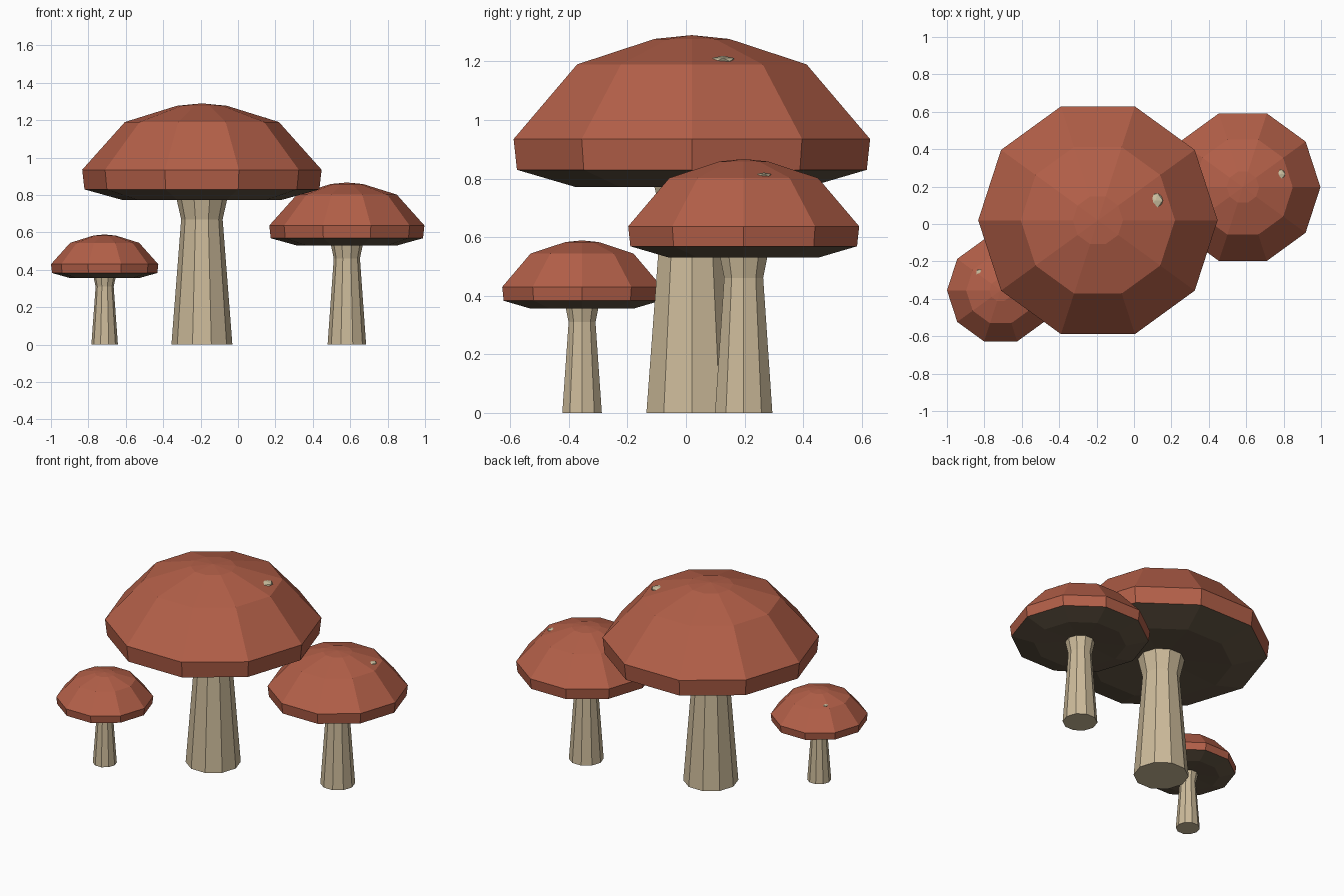
import bpy, bmesh, math
from mathutils import Matrix

if "Cube" in bpy.data.objects:
    bpy.data.objects.remove(bpy.data.objects["Cube"])

SIDES = 10


def material(name, color):
    m = bpy.data.materials.new(name)
    m.diffuse_color = (*color, 1)
    m.use_nodes = True
    m.node_tree.nodes["Principled BSDF"].inputs["Base Color"].default_value = m.diffuse_color
    return m


RED = material("cap_red", (0.45, 0.115, 0.065))
GILL = material("gill_brown", (0.13, 0.095, 0.06))
STEM = material("stem_cream", (0.60, 0.49, 0.32))
SPOT = material("spot_cream", (0.62, 0.54, 0.36))


def finish(bm, name, mats):
    bmesh.ops.recalc_face_normals(bm, faces=bm.faces)
    mesh = bpy.data.meshes.new(name)
    bm.to_mesh(mesh)
    bm.free()
    for m in mats:
        mesh.materials.append(m)
    obj = bpy.data.objects.new(name, mesh)
    bpy.context.collection.objects.link(obj)
    return obj


def lathe(name, profile, center, mats, red_from=None):
    """Closed faceted lathe; profile of (radius, z), radius 0 is a pole."""
    bm = bmesh.new()
    rings = []
    for r, z in profile:
        n = SIDES if r > 0 else 1
        rings.append([bm.verts.new((center[0] + r * math.cos(math.tau * i / SIDES),
                                    center[1] + r * math.sin(math.tau * i / SIDES), z))
                      for i in range(n)])
    for k, (a, b) in enumerate(zip(rings, rings[1:])):
        for i in range(SIDES):
            j = (i + 1) % SIDES
            corners = [a[i % len(a)], a[j % len(a)], b[j % len(b)], b[i % len(b)]]
            face = bm.faces.new(list(dict.fromkeys(corners)))
            if red_from is not None and k < red_from:
                face.material_index = 1
    # flat end discs where the profile does not reach the axis
    for ring in (rings[0], rings[-1]):
        if len(ring) > 1:
            bm.faces.new(ring)
    return finish(bm, name, mats)


def mushroom(size, x, y, s, rim_z, stem_r, spot):
    # cap: gill underside, rim band, dome
    shape = [(0, -0.135), (0.42, -0.163), (0.628, -0.105), (0.64, 0),
             (0.412, 0.255), (0.134, 0.342), (0, 0.355)]
    lathe(size + "_cap", [(r * s, rim_z + z * s) for r, z in shape],
          (x, y), [RED, GILL], red_from=2)
    # stem: taper with a flare under the cap
    top = rim_z - 0.163 * s
    lathe(size + "_stem",
          [(stem_r, 0), (stem_r * 0.68, top * 0.868), (stem_r * 0.85, top + 0.02 * s)],
          (x, y), [STEM])
    # half-buried flat spot on the dome
    r, angle, z = spot
    a = math.radians(angle)
    bm = bmesh.new()
    bmesh.ops.create_icosphere(
        bm, subdivisions=1, radius=0.045 * s,
        matrix=Matrix.Translation((x + r * math.cos(a), y + r * math.sin(a), z))
        @ Matrix.Diagonal((1, 1, 0.3, 1)))
    finish(bm, size + "_spot", [SPOT])


mushroom("large", -0.193, 0.02, 1.0, 0.935, 0.163, (0.325, 19, 1.206))
mushroom("medium", 0.582, 0.197, 0.648, 0.637, 0.103, (0.212, 19, 0.812))
mushroom("small", -0.713, -0.355, 0.448, 0.43, 0.071, (0.148, 140, 0.5525 - 0.002))
